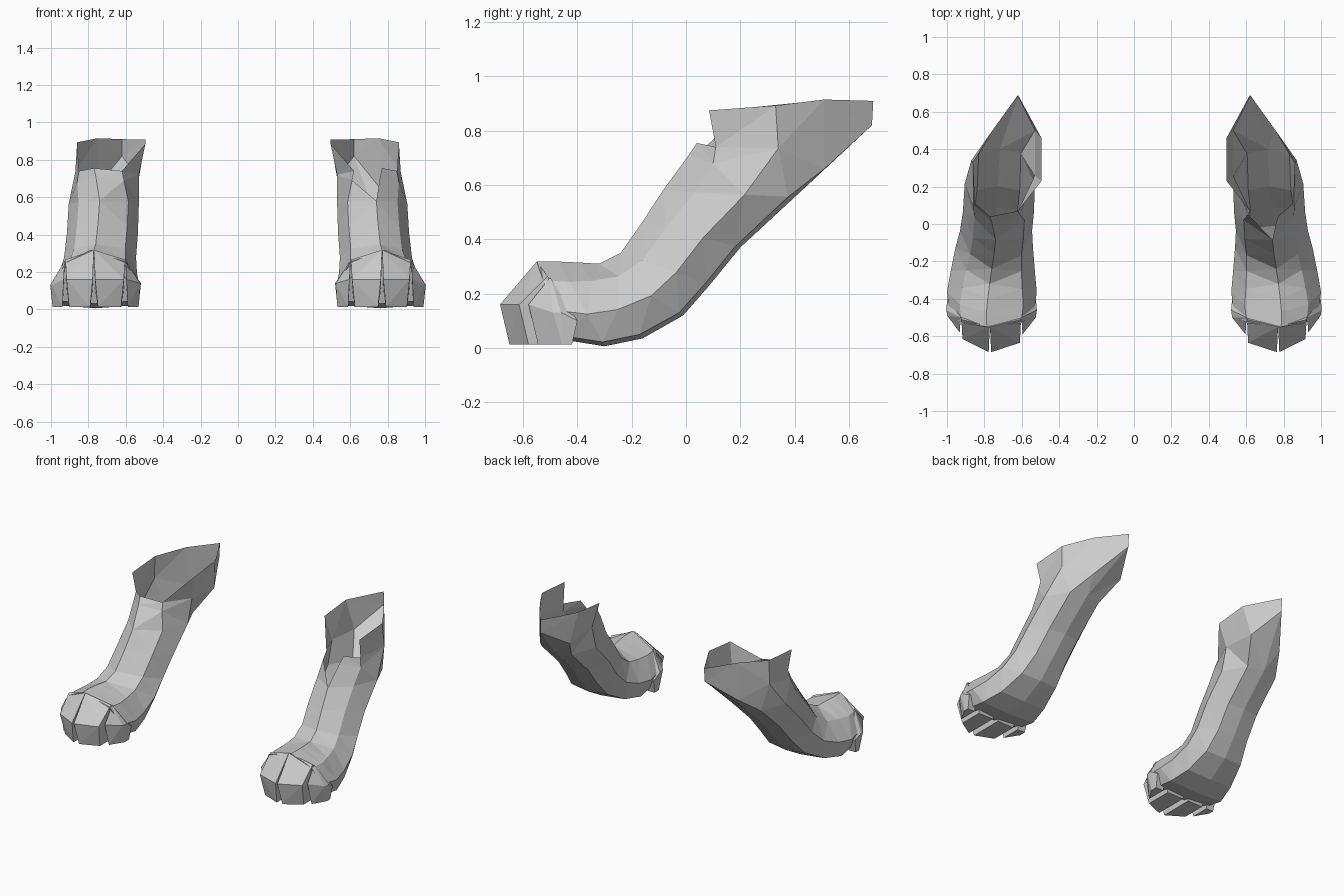
import bpy, bmesh
from mathutils import Vector

cube = bpy.data.objects.get("Cube")
if cube:
    bpy.data.objects.remove(cube)

grey = bpy.data.materials.new("warm_grey")
grey.use_nodes = True
grey.diffuse_color = (0.6, 0.6, 0.6, 1)
grey.node_tree.nodes["Principled BSDF"].inputs["Base Color"].default_value = (0.6, 0.6, 0.6, 1)

# Open torn rim and the fold just under it
RIM = [(.77, .04, .755), (.85, .11, .74), (.86, .33, .893), (.75, .51, .915),
       (.62, .69, .91), (.495, .46, .908), (.495, .23, .885), (.62, .07, .74)]
FOLD = [(.76, .01, .71), (.86, .1, .68), (.87, .34, .735), (.75, .51, .66),
        (.62, .685, .82), (.53, .5, .7), (.53, .26, .72), (.61, .05, .69)]
FLAP = (.86, .085, .875)

# Leg rings: front y, front z, back y, back z, inner x, outer x, width share of the back corners
RINGS = [(-.085, .58, .40, .555, .53, .905, .8),
         (-.16, .465, .20, .37, .535, .915, .8),
         (-.24, .35, .09, .235, .545, .93, .8),
         (-.32, .31, -.01, .12, .54, .955, .83),
         (-.40, .315, -.16, .035, .53, .98, .88),
         (-.47, .318, -.30, .006, .52, 1.0, .92),
         (-.55, .318, -.45, .03, .535, .985, .93)]


def ring_points(fy, fz, by, bz, xi, xo, back):
    # (share of width, share of the way from front to back):
    # front, outer side, back, inner side
    corners = [(.56, 0), (.86, .24), (1, .62), (back, .95), (.5, 1), (1 - back, .95), (0, .62), (.15, .22)]
    return [(xi + (xo - xi) * u, fy + (by - fy) * t, fz + (bz - fz) * t) for u, t in corners]


def finish(bm, name):
    bmesh.ops.recalc_face_normals(bm, faces=bm.faces)
    mesh = bpy.data.meshes.new(name)
    bm.to_mesh(mesh)
    bm.free()
    mesh.materials.append(grey)
    obj = bpy.data.objects.new(name, mesh)
    bpy.context.collection.objects.link(obj)


def leg(side, name, torn):
    bm = bmesh.new()

    def vert(p):
        return bm.verts.new((p[0] * side, p[1], p[2]))

    rings = [[vert(p) for p in r] for r in [RIM, FOLD] + [ring_points(*r) for r in RINGS]]
    n = len(RIM)
    for k, (a, b) in enumerate(zip(rings, rings[1:])):
        for i in range(n):
            j = (i + 1) % n
            if torn and i == n - 1 and k < 2:
                # triangular tear in the front of the rim
                if k == 1:
                    bm.faces.new((a[i], b[i], b[j]))
                continue
            bm.faces.new((a[i], a[j], b[j], b[i]))
    bm.faces.new(rings[-1])
    # raised corner beside the front opening
    bm.faces.new((rings[0][1], vert(FLAP), rings[0][2]))
    bmesh.ops.triangulate(bm, faces=bm.faces)
    finish(bm, name)


# Toe edges: x, top z, top y, tip y
TOES = {
    "inner_toe": ((.525, .14, -.46, -.5), (.596, .26, -.5, -.59)),
    "inner_middle_toe": ((.61, .265, -.51, -.635), (.764, .318, -.55, -.685)),
    "outer_middle_toe": ((.777, .318, -.55, -.685), (.917, .265, -.51, -.615)),
    "outer_toe": ((.932, .26, -.5, -.58), (.998, .13, -.46, -.49)),
}


def toe(side, name, edges):
    bm = bmesh.new()
    mid = (edges[0][0] + edges[1][0]) / 2
    for x, top, top_y, tip_y in edges:
        low_x = x + (mid - x) * .2
        rear_x = x + (.006 if x > mid else -.006)  # toes meet at the knuckles
        for p in ((rear_x, top_y, top), (x, tip_y, min(top, .16)),
                  (low_x, tip_y + .035, .012), (low_x, -.42, .012), (x, -.4, .1)):
            bm.verts.new(Vector((p[0] * side, p[1], p[2])))
    bmesh.ops.convex_hull(bm, input=bm.verts)
    finish(bm, name)


for side, label in ((1, "left"), (-1, "right")):
    leg(side, label + "_leg", side > 0)
    for part, edges in TOES.items():
        toe(side, label + "_" + part, edges)
